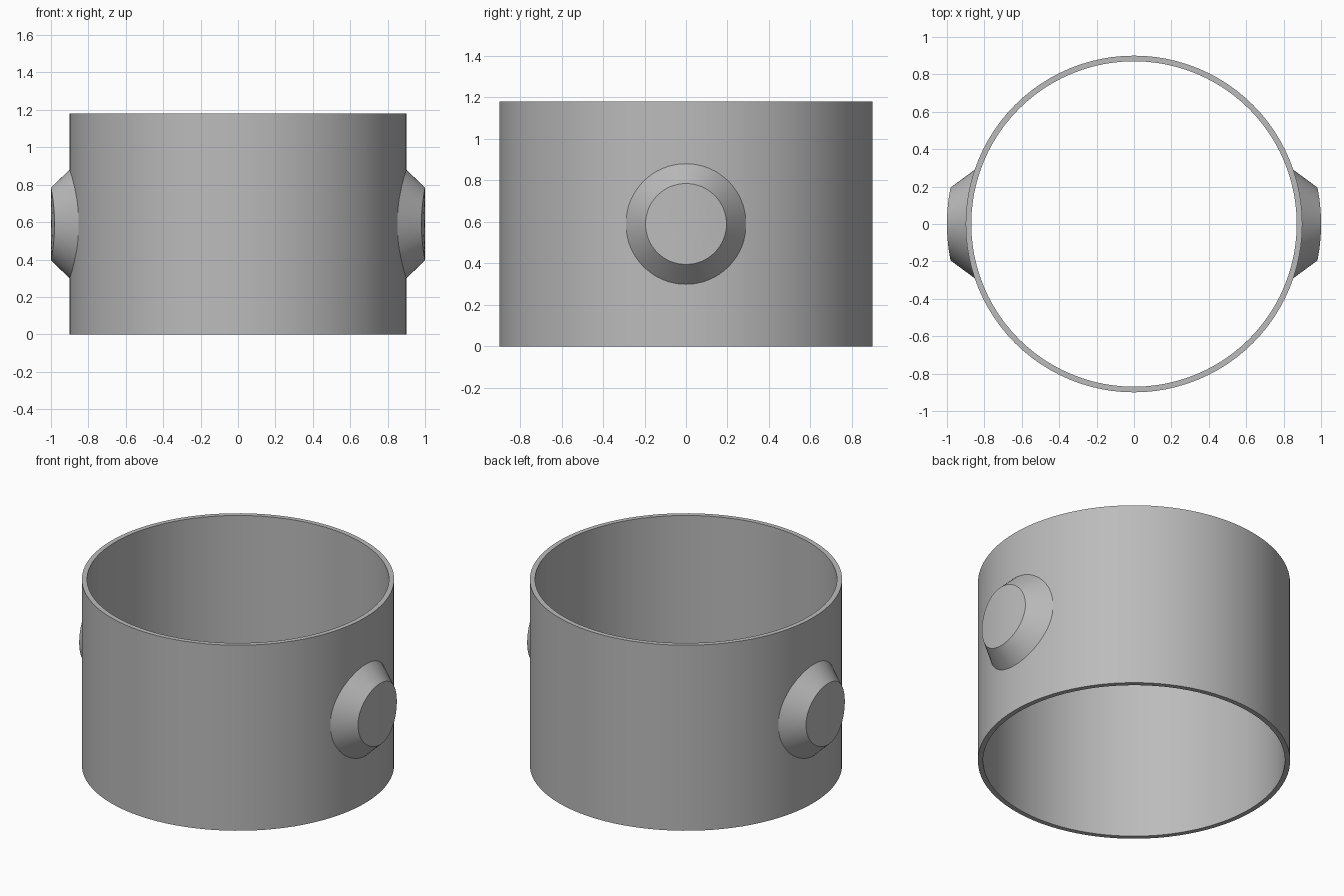
import bpy, bmesh, math

if "Cube" in bpy.data.objects:
    bpy.data.objects.remove(bpy.data.objects["Cube"])

HEIGHT, OUTER, INNER, CAP = 1.18, 0.90, 0.87, 1.0

grey = bpy.data.materials.new("grey")
grey.diffuse_color = (0.5, 0.5, 0.5, 1)
grey.use_nodes = True
grey.node_tree.nodes["Principled BSDF"].inputs["Base Color"].default_value = grey.diffuse_color


def finish(name, bm):
    bmesh.ops.recalc_face_normals(bm, faces=bm.faces)
    mesh = bpy.data.meshes.new(name)
    bm.to_mesh(mesh)
    bm.free()
    mesh.materials.append(grey)
    ob = bpy.data.objects.new(name, mesh)
    bpy.context.collection.objects.link(ob)
    bpy.ops.object.select_all(action='DESELECT')
    ob.select_set(True)
    bpy.context.view_layer.objects.active = ob
    bpy.ops.object.shade_smooth_by_angle(angle=math.radians(25))


def bridge(bm, a, b):
    for i in range(len(a)):
        j = (i + 1) % len(a)
        bm.faces.new((a[i], a[j], b[j], b[i]))


# Open tube wall: a rectangular section swept around z
bm = bmesh.new()
N = 96
loops = []
for r, z in ((OUTER, 0), (OUTER, HEIGHT), (INNER, HEIGHT), (INNER, 0)):
    loops.append([bm.verts.new((r * math.cos(math.tau * i / N),
                                r * math.sin(math.tau * i / N), z)) for i in range(N)])
for k in range(4):
    bridge(bm, loops[k], loops[(k + 1) % 4])
finish("ring_wall", bm)

# Tapered side bosses whose base and cap follow the curve of the wall
for side, name in ((1, "right_boss"), (-1, "left_boss")):
    bm = bmesh.new()
    n = 64
    prev = None
    for curve, r in ((0.89, 0.30), (CAP, 0.195), (CAP, 0.13), (CAP, 0.065)):
        loop = []
        for i in range(n):
            a = math.tau * i / n
            y = r * math.cos(a)
            x = math.sqrt(curve ** 2 - y ** 2)
            loop.append(bm.verts.new((side * x, y, HEIGHT / 2 + r * math.sin(a))))
        if prev:
            bridge(bm, prev, loop)
        prev = loop
    centre = bm.verts.new((side * CAP, 0, HEIGHT / 2))
    for i in range(n):
        bm.faces.new((prev[i], prev[(i + 1) % n], centre))
    # the open base sits inside the wall, so orient faces explicitly outward
    finish(name, bm)
